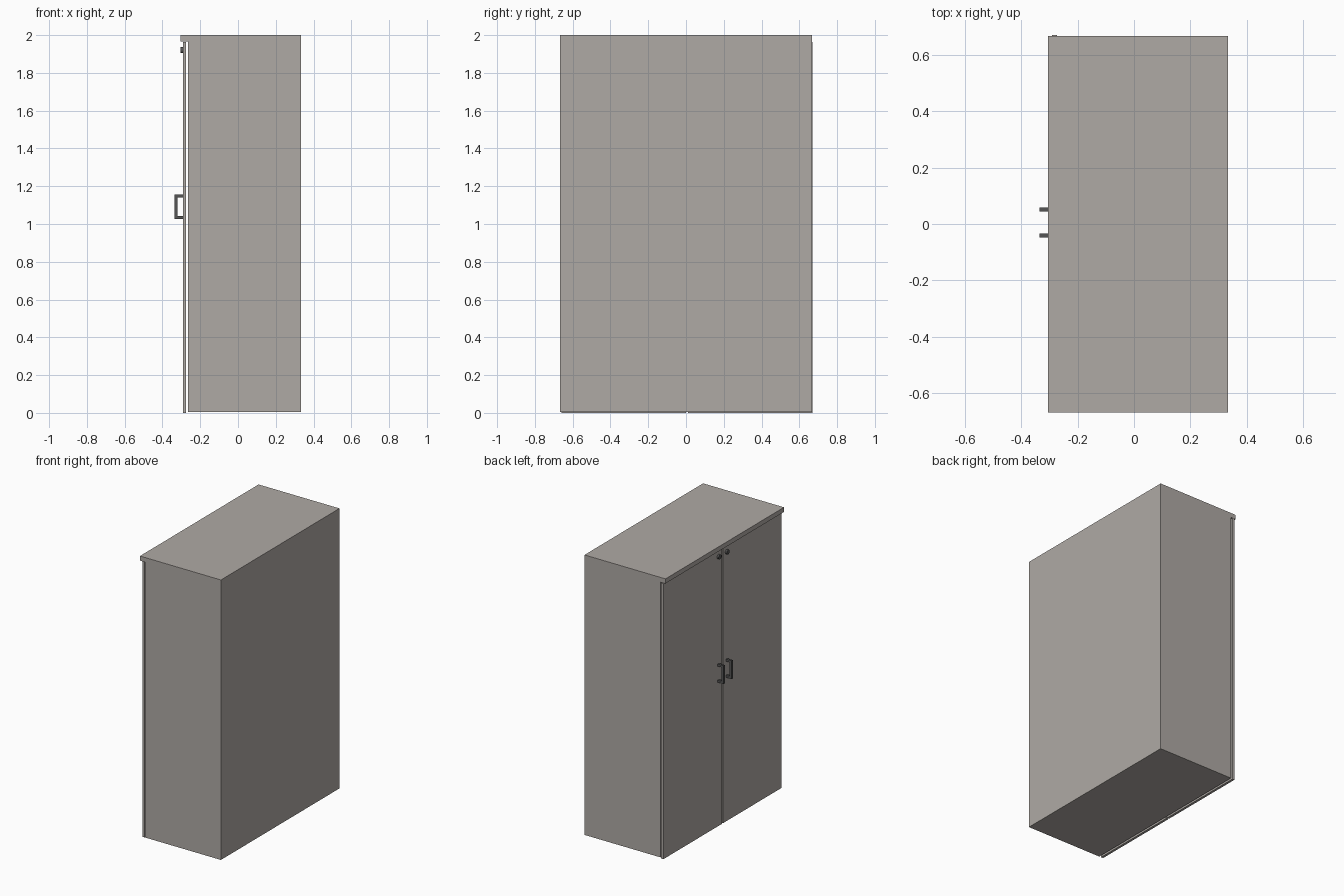
import bpy, bmesh, math
from mathutils import Matrix

if "Cube" in bpy.data.objects:
    bpy.data.objects.remove(bpy.data.objects["Cube"])


def material(name, color):
    m = bpy.data.materials.new(name)
    m.diffuse_color = (*color, 1)
    m.use_nodes = True
    m.node_tree.nodes["Principled BSDF"].inputs["Base Color"].default_value = m.diffuse_color
    return m


BODY = material("warm_grey", (0.43, 0.40, 0.375))
DARK = material("dark_metal", (0.09, 0.09, 0.09))


def add_object(name, bm, mat):
    me = bpy.data.meshes.new(name)
    bm.to_mesh(me)
    bm.free()
    ob = bpy.data.objects.new(name, me)
    me.materials.append(mat)
    bpy.context.collection.objects.link(ob)
    return ob


def box(name, x, y, z, mat):
    bm = bmesh.new()
    centre = [(a + b) / 2 for a, b in (x, y, z)]
    size = [b - a for a, b in (x, y, z)]
    bmesh.ops.create_cube(bm, size=1, matrix=Matrix.Translation(centre) @ Matrix.Diagonal((*size, 1)))
    return add_object(name, bm, mat)


def handle(name, y0, y1):
    # squared C profile in the x-z plane, extruded along y
    pts = [(-0.29, 1.026), (-0.336, 1.026), (-0.336, 1.157), (-0.29, 1.157),
           (-0.29, 1.141), (-0.320, 1.141), (-0.320, 1.042), (-0.29, 1.042)]
    bm = bmesh.new()
    face = bm.faces.new([bm.verts.new((x, y0, z)) for x, z in pts])
    ext = bmesh.ops.extrude_face_region(bm, geom=[face])
    moved = [g for g in ext["geom"] if isinstance(g, bmesh.types.BMVert)]
    bmesh.ops.translate(bm, verts=moved, vec=(0, y1 - y0, 0))
    bmesh.ops.recalc_face_normals(bm, faces=bm.faces)
    add_object(name, bm, DARK)


def lock(name, y):
    # short round lock barrel facing -x
    bm = bmesh.new()
    bmesh.ops.create_cone(bm, cap_ends=True, segments=24, radius1=0.016, radius2=0.016, depth=0.014,
                          matrix=Matrix.Translation((-0.297, y, 1.92)) @ Matrix.Rotation(math.pi / 2, 4, 'Y'))
    for f in bm.faces:
        f.smooth = len(f.verts) == 4
    for e in bm.edges:
        e.smooth = all(f.smooth for f in e.link_faces)
    add_object(name, bm, DARK)


# cabinet body and overhanging top
box("carcass", (-0.265, 0.333), (-0.668, 0.667), (0.005, 1.967), BODY)
box("top_panel", (-0.305, 0.333), (-0.668, 0.667), (1.967, 2.0), BODY)

# two doors, each with a handle and a lock beside the centre gap
MID = 0.005
for side, s in (("left", 1), ("right", -1)):
    box(side + "_door", (-0.291, -0.274), sorted((MID + s * 0.005, MID + s * 0.665)), (0, 1.963), BODY)
    y = MID + s * 0.046
    handle(side + "_handle", y - 0.0075, y + 0.0075)
    lock(side + "_lock", y)
